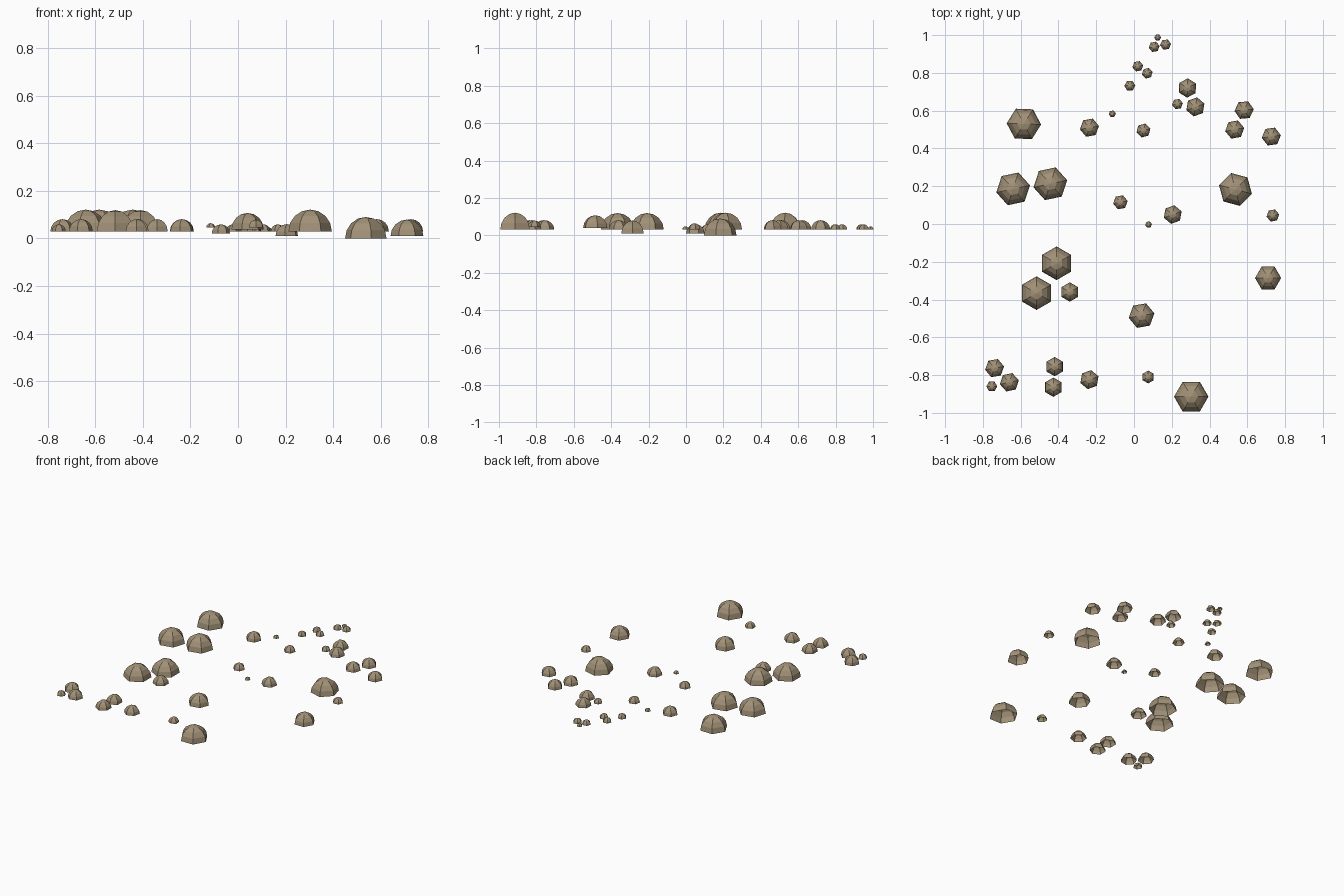
import bpy, bmesh, math

if "Cube" in bpy.data.objects:
    bpy.data.objects.remove(bpy.data.objects["Cube"])

# one weathered stone colour
stone = bpy.data.materials.new("tan stone")
stone.diffuse_color = (0.36, 0.285, 0.185, 1)
stone.use_nodes = True
stone.node_tree.nodes["Principled BSDF"].inputs["Base Color"].default_value = stone.diffuse_color

SIDES, RINGS = 6, 4


def dome(name, x, y, z, r, turn):
    """Open six-sided half sphere sitting at height z."""
    bm = bmesh.new()
    rings = []
    for i in range(RINGS):
        lat = math.pi / 2 * i / RINGS
        rings.append([bm.verts.new((r * math.cos(lat) * math.cos(a),
                                    r * math.cos(lat) * math.sin(a),
                                    r * math.sin(lat)))
                      for a in (math.radians(turn) + math.tau * k / SIDES
                                for k in range(SIDES))])
    top = bm.verts.new((0, 0, r))
    for k in range(SIDES):
        n = (k + 1) % SIDES
        for lo, hi in zip(rings, rings[1:]):
            bm.faces.new((lo[k], lo[n], hi[n], hi[k]))
        bm.faces.new((rings[-1][k], rings[-1][n], top))
    me = bpy.data.meshes.new(name)
    bm.to_mesh(me)
    bm.free()
    me.materials.append(stone)
    ob = bpy.data.objects.new(name, me)
    ob.location = (x, y, z)
    bpy.context.collection.objects.link(ob)


# each group: name, radius, places as (x, y, turn in degrees)
groups = [
    ("boulder", 0.091, [(-.583, .53, -2), (-.64, .186, 12), (-.443, .213, 12),
                        (.303, -.914, 0)]),
    ("boulder", 0.089, [(-.41, -.208, 30), (-.516, -.366, 30)]),
    ("rock", 0.051, [(-.34, -.36, 30), (-.738, -.763, 10), (-.66, -.838, 12),
                     (-.42, -.755, 30), (-.427, -.864, 30), (-.236, -.824, 20),
                     (-.236, .51, 10), (.325, .62, 20), (.283, .72, 28),
                     (.533, .5, 10), (.583, .603, 5), (.727, .463, 8)]),
    ("stone", 0.038, [(.05, .495, 15)]),
    ("stone", 0.034, [(.735, .045, 10)]),
    ("pebble", 0.029, [(-.753, -.86, 0), (.23, .635, 10), (-.022, .732, 0),
                       (.02, .835, 10), (.07, .798, 15), (.107, .938, 10),
                       (.167, .95, 5)]),
    ("small_pebble", 0.018, [(.077, -.003, 10), (.125, .987, 0)]),
]
for name, r, places in groups:
    for x, y, turn in places:
        dome(name, x, y, 0.03, r, turn)

# stones sitting higher or lower than the rest
dome("low_boulder", .537, .183, 0, .09, -15)
dome("low_rock", .71, -.286, .01, .069, 0)
dome("raised_rock", .04, -.485, .038, .069, 10)
dome("low_rock", .205, .05, .01, .05, 20)
dome("low_stone", -.072, .115, .02, .039, 10)
dome("raised_stone", .075, -.81, .045, .034, 30)
dome("raised_pebble", -.115, .583, .045, .019, 10)
